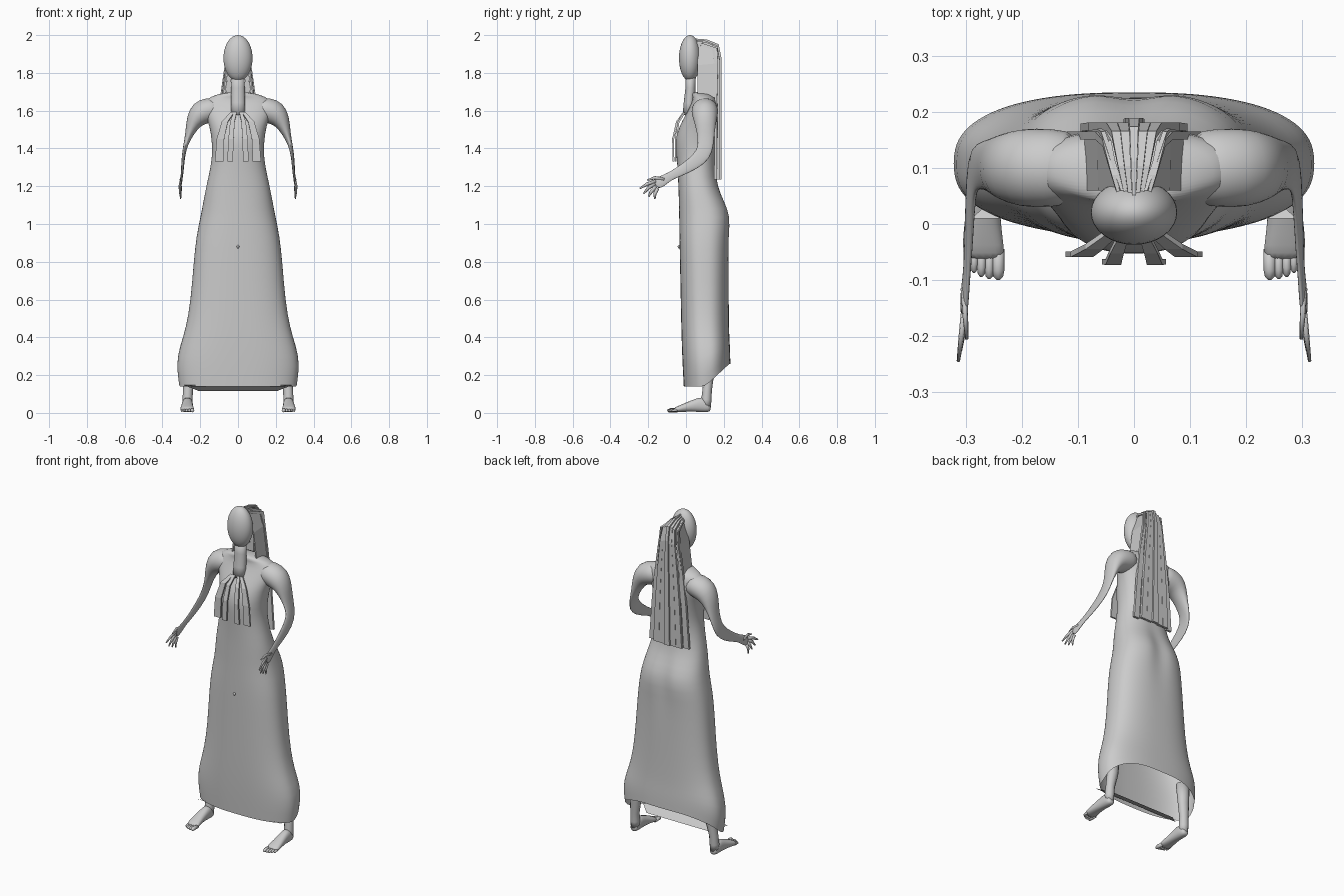
import bpy, bmesh, math
from mathutils import Vector as V


def make(name, verts, faces, mirror=False, thick=0, sub=0, smooth=True):
    me = bpy.data.meshes.new(name)
    me.from_pydata([tuple(v) for v in verts], [], faces)
    bm = bmesh.new()
    bm.from_mesh(me)
    bmesh.ops.recalc_face_normals(bm, faces=bm.faces)
    bm.to_mesh(me)
    bm.free()
    ob = bpy.data.objects.new(name, me)
    bpy.context.collection.objects.link(ob)
    if mirror:
        ob.modifiers.new("Mirror", 'MIRROR').use_mirror_merge = False
    if thick:
        s = ob.modifiers.new("Solidify", 'SOLIDIFY')
        s.thickness, s.offset = thick, 0
    if sub:
        s = ob.modifiers.new("Subdivision", 'SUBSURF')
        s.levels = s.render_levels = sub
    if smooth:
        me.polygons.foreach_set("use_smooth", [True] * len(me.polygons))
    return ob


def loft(name, rings, cap0=True, cap1=True, **kw):
    n = len(rings[0])
    verts = [p for r in rings for p in r]
    faces = [(i*n + j, i*n + (j+1) % n, (i+1)*n + (j+1) % n, (i+1)*n + j)
             for i in range(len(rings)-1) for j in range(n)]
    if cap0:
        faces.append(tuple(range(n)))
    if cap1:
        faces.append(tuple(range(len(verts)-n, len(verts))))
    return make(name, verts, faces, **kw)


def oval(c, a, b, n=16, e=2.0):
    out = []
    for k in range(n):
        t = 2*math.pi*k/n
        ct, st = math.cos(t), math.sin(t)
        out.append(V(c) + V(a)*math.copysign(abs(ct)**(2/e), ct)
                   + V(b)*math.copysign(abs(st)**(2/e), st))
    return out


def tube(name, pts, w0=(0, 1, 0), n=12, **kw):
    """pts: (x, y, z, thickness radius, width radius); width axis is carried along the path"""
    P = [V(p[:3]) for p in pts]
    w, rings = V(w0), []
    for i, p in enumerate(pts):
        t = (P[min(i+1, len(P)-1)] - P[max(i-1, 0)]).normalized()
        w = (w - t*w.dot(t)).normalized()
        rings.append(oval(P[i], w*p[4], w.cross(t)*p[3], n))
    return loft(name, rings, **kw)


def ribbon(name, pts, thick=0.01, **kw):
    """pts: (x, y, z, half width)"""
    verts = []
    for x, y, z, h in pts:
        verts += [(x-h, y, z), (x+h, y, z)]
    faces = [(2*i, 2*i+1, 2*i+3, 2*i+2) for i in range(len(pts)-1)]
    return make(name, verts, faces, thick=thick, smooth=False, **kw)


# Torso and dress: (z, half width, front y, back y, squareness)
SECTIONS = [
    (1.70, .06, .02, .12, 2), (1.675, .15, .04, .155, 2.2), (1.64, .19, .03, .168, 2.4),
    (1.58, .175, .0, .172, 2.4), (1.52, .15, -.035, .172, 2.3), (1.45, .14, -.055, .165, 2.3),
    (1.38, .135, -.052, .16, 2.2), (1.30, .145, -.045, .156, 2.2), (1.20, .168, -.04, .168, 2.3),
    (1.12, .183, -.038, .208, 2.4), (1.04, .198, -.036, .243, 2.4), (.94, .22, -.035, .23, 2.5),
    (.80, .235, -.032, .226, 2.5), (.60, .25, -.028, .226, 2.5), (.45, .275, -.025, .228, 2.5),
    (.35, .308, -.022, .23, 2.5), (.25, .328, -.018, .234, 2.5), (.14, .312, -.012, .235, 2.5)]
rings = []
for z, w, yf, yb, e in SECTIONS:
    r = oval((0, (yf+yb)/2, z), (w, 0, 0), (0, (yb-yf)/2, 0), 48, e)
    for p in r:
        if p.y > .1:                       # cleft at the back, raised rear hem
            p.y -= .02*math.exp(-(p.x/.045)**2 - ((z-1.04)/.12)**2)
            if z < .46:
                p.z += .12*min(1, (p.y-.1)/.13)*(.46-z)/.32
    rings.append(r)
loft("dress_body", rings, cap1=False, sub=1)

# Strip turned under the front hem
make("hem_flap", [(-.29, .01, .148), (.29, .01, .148), (.21, .08, .117), (-.21, .08, .117)],
     [(0, 1, 2, 3)], smooth=False)

# Head, neck and belly stud
def ball(name, loc, scale):
    bpy.ops.mesh.primitive_uv_sphere_add(segments=32, ring_count=20, radius=1, location=loc)
    ob = bpy.context.object
    ob.name, ob.scale = name, scale
    bpy.ops.object.shade_smooth()

ball("head", (0, .021, 1.878), (.077, .058, .122))
ball("belly_stud", (0, -.036, .88), (.007, .008, .009))
tube("neck", [(0, .026, 1.80, .034, .026), (0, .024, 1.72, .036, .027),
              (0, .018, 1.64, .038, .03), (0, .01, 1.575, .036, .028)], n=20)

# Arms with flat forearms and spread hands
tube("arm", [(.09, .1, 1.615, .055, .065), (.15, .1, 1.605, .068, .072), (.20, .1, 1.588, .07, .072),
             (.233, .102, 1.545, .046, .06), (.257, .105, 1.48, .022, .047),
             (.277, .105, 1.42, .012, .042), (.288, .092, 1.368, .009, .044),
             (.292, .04, 1.32, .008, .036), (.295, -.04, 1.275, .007, .026),
             (.298, -.09, 1.25, .006, .021), (.302, -.13, 1.225, .007, .031),
             (.304, -.165, 1.207, .006, .028)], n=16, mirror=True, sub=1)
FINGERS = [((-.16, 1.227), (-.205, 1.212), (-.244, 1.188), .313),
           ((-.165, 1.214), (-.20, 1.19), (-.225, 1.16), .309),
           ((-.16, 1.20), (-.185, 1.17), (-.198, 1.145), .306),
           ((-.15, 1.19), (-.165, 1.16), (-.165, 1.132), .304),
           ((-.115, 1.235), (-.165, 1.245), (-.205, 1.232), .298)]
for (y0, z0), (y1, z1), (y2, z2), x in FINGERS:
    tube("finger", [(.303, y0, z0, .006, .010), ((.303+x)/2, y1, z1, .005, .009),
                    (x, y2, z2, .003, .004)], (0, 0, 1), 8, mirror=True)

# Lower legs, feet and toes
tube("leg", [(.25, .12, .32, .04, .036), (.255, .12, .2, .033, .028), (.265, .112, .12, .026, .025),
             (.267, .108, .07, .027, .027), (.267, .105, .03, .025, .026)], mirror=True)
FOOT = [(.131, .012, .04, .267, .014), (.118, .004, .06, .267, .026), (.085, .003, .088, .267, .029),
        (.05, .006, .075, .268, .029), (.0, .006, .055, .27, .033), (-.04, .003, .038, .269, .038),
        (-.065, .003, .026, .267, .036)]
loft("foot", [oval((x, y, (a+b)/2), (w, 0, 0), (0, 0, (b-a)/2), 16, 2.3)
              for y, a, b, x, w in FOOT], mirror=True, sub=1)
for x, y, r in [(.242, -.098, .011), (.258, -.097, .008), (.272, -.093, .008),
                (.285, -.086, .007), (.297, -.076, .007)]:
    tube("toe", [(x, -.045, .014, r, r), (x, y+.015, .014, r, r), (x, y+.004, .011, r*.8, r*.8),
                 (x, y, .009, r*.4, r*.4)], (1, 0, 0), 8, mirror=True)

# Long back hair: fanned planks falling from the crown
PROFILE = [(.045, 1.975, .15), (.11, 1.97, .3), (.168, 1.947, .42), (.182, 1.87, .52),
           (.182, 1.70, .68), (.182, 1.50, .85), (.18, 1.235, 1.0)]
for k in range(-3, 4):
    u = k/3
    ribbon("hair_strand", [(.115*u*s, y - .018*u*u - (.006 if k % 2 else 0), z - .02*abs(u)*(z > 1.8),
                            .0185*s) for y, z, s in PROFILE], thick=.014)

# Hair sides closing the space behind the head
make("hair_side", [(.02, .06, 1.965), (.055, .165, 1.93), (.062, .17, 1.85), (.085, .165, 1.67),
                   (.082, .06, 1.67), (.06, .06, 1.84)],
     [(0, 1, 2, 5), (5, 2, 3, 4)], mirror=True, thick=.008, smooth=False)

# Front locks over the chest
ribbon("front_lock_inner", [(.015, -.012, 1.59, .008), (.03, -.048, 1.54, .012),
                            (.037, -.068, 1.45, .014), (.042, -.067, 1.33, .015)], mirror=True)
ribbon("front_lock_outer", [(.03, -.008, 1.59, .01), (.07, -.04, 1.54, .016),
                            (.093, -.054, 1.45, .02), (.1, -.054, 1.33, .022)], mirror=True)
